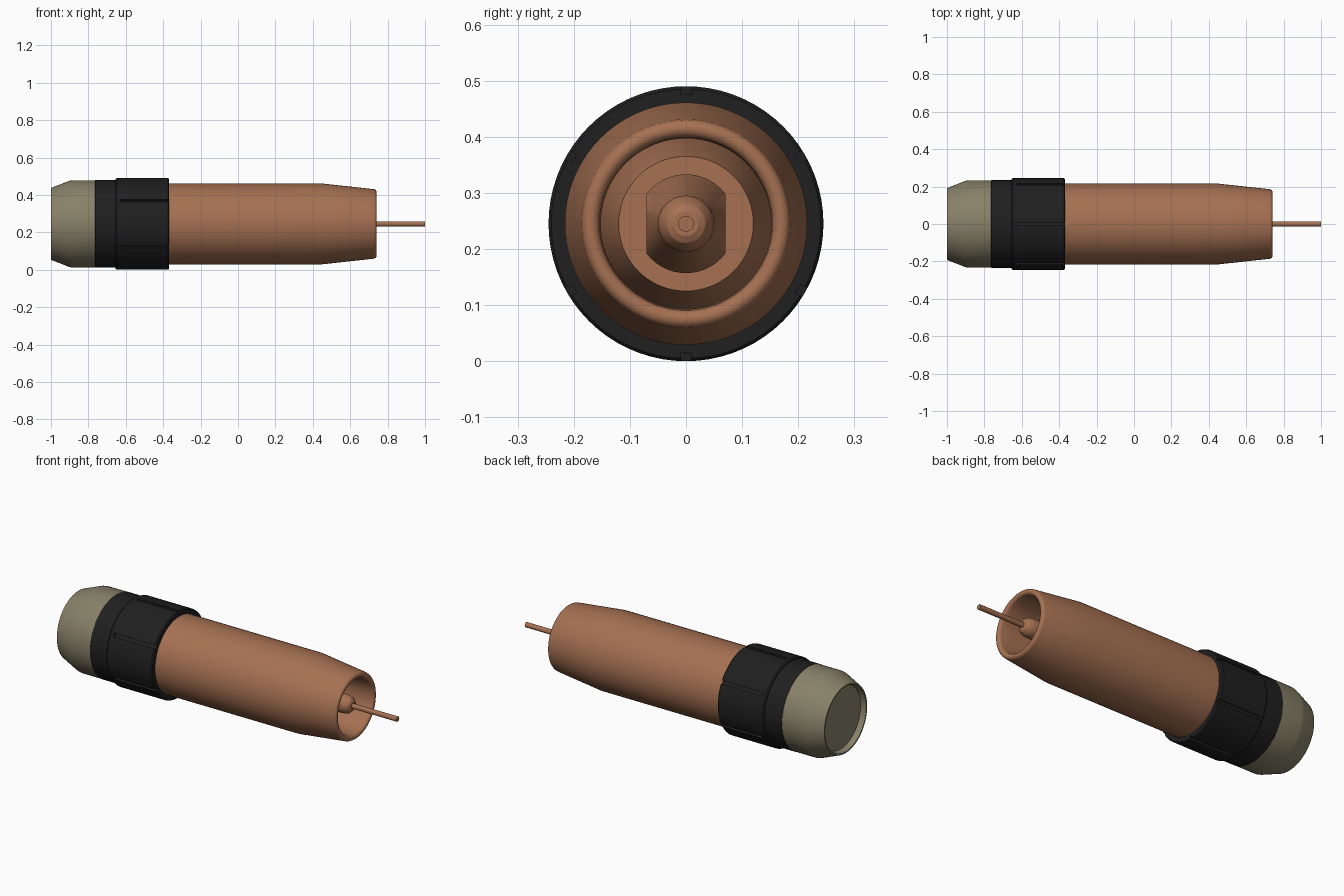
import bpy, bmesh
from math import pi, sin, cos, radians
from mathutils import Vector, Matrix

if "Cube" in bpy.data.objects:
    bpy.data.objects.remove(bpy.data.objects["Cube"])

CZ = 0.245  # height of the torch axis
SEG = 72


def material(name, rgb):
    m = bpy.data.materials.new(name)
    m.diffuse_color = (*rgb, 1)
    m.use_nodes = True
    m.node_tree.nodes["Principled BSDF"].inputs["Base Color"].default_value = m.diffuse_color
    return m


COPPER = material("copper", (0.38, 0.165, 0.085))
BLACK = material("black_plastic", (0.014, 0.014, 0.014))
TAN = material("tan_insulator", (0.245, 0.22, 0.14))


def finish(name, bm, mat):
    me = bpy.data.meshes.new(name)
    bm.to_mesh(me)
    bm.free()
    ob = bpy.data.objects.new(name, me)
    bpy.context.collection.objects.link(ob)
    me.materials.append(mat)
    return ob


def smooth(ob, angle=25):
    bpy.ops.object.select_all(action='DESELECT')
    ob.select_set(True)
    bpy.context.view_layer.objects.active = ob
    bpy.ops.object.shade_smooth_by_angle(angle=radians(angle))


def lathe(profile, closed=False):
    """Revolve (x, radius) points around the torch axis."""
    bm = bmesh.new()
    vs = [bm.verts.new((x, 0, CZ + r)) for x, r in profile]
    pairs = list(zip(vs, vs[1:])) + ([(vs[-1], vs[0])] if closed else [])
    es = [bm.edges.new(p) for p in pairs]
    bmesh.ops.spin(bm, geom=vs + es, cent=(0, 0, CZ), axis=(1, 0, 0),
                   angle=2 * pi, steps=SEG, use_duplicate=False)
    bmesh.ops.remove_doubles(bm, verts=bm.verts, dist=1e-5)
    bmesh.ops.recalc_face_normals(bm, faces=bm.faces)
    return bm


# nozzle: hollow tube with tapered nose and rounded lip
lip = [(0.725 + 0.016 * sin(a), 0.170 + 0.016 * cos(a))
       for a in (i * pi / 8 for i in range(9))]
nozzle = finish("nozzle", lathe(
    [(-0.42, 0.216), (0.45, 0.216)] + lip + [(0.66, 0.152), (-0.42, 0.152)],
    closed=True), COPPER)
smooth(nozzle, 30)

# gas diffuser inside the bore
diffuser = finish("gas_diffuser", lathe(
    [(-0.42, 0), (-0.42, 0.152), (0.18, 0.152), (0.30, 0.120), (0.30, 0)]), COPPER)
smooth(diffuser)

# contact tip: wrench flats cut on the base, tapered shoulder, rounded end
bm = lathe([(0.29, 0), (0.29, 0.088), (0.42, 0.088), (0.52, 0.053), (0.68, 0.050),
            (0.70, 0.045), (0.714, 0.034), (0.72, 0.022), (0.72, 0)])
for s in (-1, 1):
    cut = bmesh.ops.bisect_plane(bm, geom=bm.verts[:] + bm.edges[:] + bm.faces[:],
                                 plane_co=(0, s * 0.07, 0), plane_no=(0, s, 0),
                                 clear_outer=True)
    rim = [e for e in cut["geom_cut"] if isinstance(e, bmesh.types.BMEdge)]
    bmesh.ops.contextual_create(bm, geom=rim)
bmesh.ops.recalc_face_normals(bm, faces=bm.faces)
smooth(finish("contact_tip", bm, COPPER))

# welding wire
smooth(finish("wire", lathe([(0.60, 0), (0.60, 0.014), (1.0, 0.014), (1.0, 0)]), COPPER))

# tan insulator with recessed back disc
smooth(finish("insulator", lathe(
    [(-0.97, 0), (-0.97, 0.176), (-1.0, 0.184), (-1.0, 0.192), (-0.90, 0.231),
     (-0.89, 0.233), (-0.75, 0.233), (-0.75, 0)]), TAN), 16)

# black sleeve behind the collar
smooth(finish("sleeve", lathe(
    [(-0.766, 0), (-0.766, 0.231), (-0.763, 0.234), (-0.64, 0.234), (-0.64, 0)]), BLACK))

# grip collar with six lengthwise grooves open at the front
collar = finish("grip_collar", lathe(
    [(-0.655, 0.19), (-0.655, 0.240), (-0.648, 0.245), (-0.374, 0.245),
     (-0.368, 0.240), (-0.368, 0.19)], closed=True), BLACK)
bm = bmesh.new()
for i in range(6):
    spin = Matrix.Translation((0, 0, CZ)) @ Matrix.Rotation(i * pi / 3, 4, 'X')
    box = Matrix.Translation((-0.48, 0, 0.249)) @ Matrix.Diagonal((0.30, 0.018, 0.038, 1))
    bmesh.ops.create_cube(bm, size=1, matrix=spin @ box)
cutter = finish("groove_cutter", bm, BLACK)
cutter.hide_render = True
mod = collar.modifiers.new("grooves", 'BOOLEAN')
mod.operation, mod.solver, mod.object = 'DIFFERENCE', 'EXACT', cutter
bpy.context.view_layer.objects.active = collar
bpy.ops.object.modifier_apply(modifier=mod.name)
bpy.data.objects.remove(cutter)
smooth(collar)
